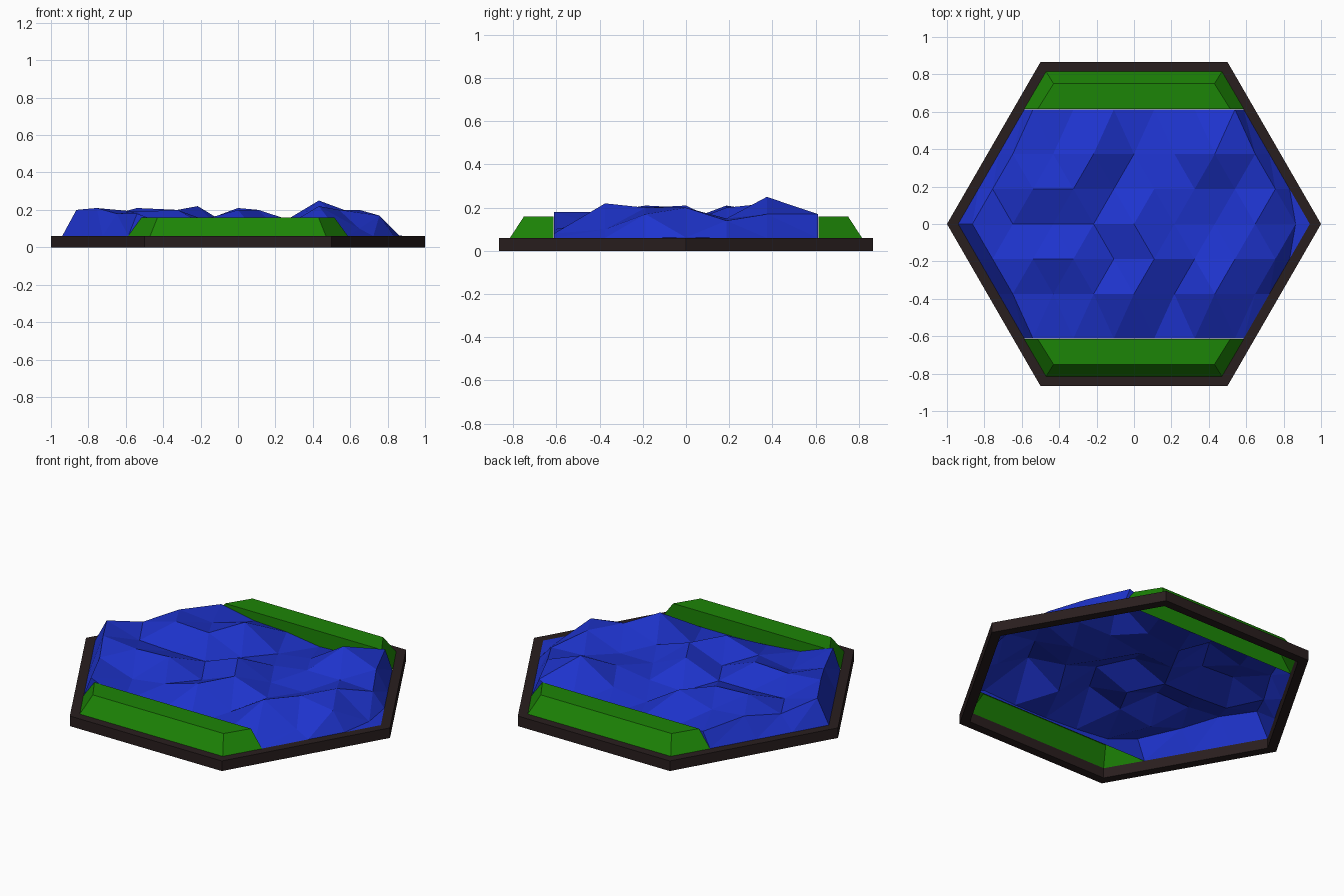
import bpy, bmesh, math

cube = bpy.data.objects.get("Cube")
if cube:
    bpy.data.objects.remove(cube, do_unlink=True)

RIM_H = 0.06      # frame height
INNER = 0.94      # inner corner radius of the frame
CUT = 0.612       # where water meets the banks
STEP = 0.216      # spacing of the water triangles


def material(name, color):
    mat = bpy.data.materials.new(name)
    mat.use_nodes = True
    mat.diffuse_color = (*color, 1)
    mat.node_tree.nodes["Principled BSDF"].inputs["Base Color"].default_value = (*color, 1)
    return mat


def finish(name, bm, mat):
    mesh = bpy.data.meshes.new(name)
    bm.to_mesh(mesh)
    bm.free()
    mesh.materials.append(mat)
    obj = bpy.data.objects.new(name, mesh)
    bpy.context.collection.objects.link(obj)
    return obj


brown = material("dark brown frame", (0.022, 0.013, 0.013))
green = material("grass green", (0.012, 0.235, 0.002))
blue = material("water blue", (0.013, 0.034, 0.62))


# Hexagonal frame: a rectangular section swept around six corners
def hexagon_frame():
    bm = bmesh.new()
    section = [(1, 0), (1, RIM_H), (INNER, RIM_H), (INNER, 0)]
    rings = []
    for i in range(6):
        a = math.radians(60 * i)
        rings.append([bm.verts.new((r * math.cos(a), r * math.sin(a), z)) for r, z in section])
    for i in range(6):
        p, q = rings[i], rings[(i + 1) % 6]
        for k in range(4):
            n = (k + 1) % 4
            bm.faces.new((p[k], q[k], q[n], p[n]))
    bmesh.ops.recalc_face_normals(bm, faces=bm.faces)
    finish("hexagon_frame", bm, brown)


# Grass bank: bevelled block, open underneath
def grass_bank(name, side):
    bm = bmesh.new()
    edge = CUT + 0.002

    def loop(corners, z):
        return [bm.verts.new((x, side * y, z)) for x, y in corners]

    low = loop([(-0.588, edge), (0.588, edge), (0.47, 0.815), (-0.47, 0.815)], RIM_H)
    top = loop([(-0.515, edge), (0.515, edge), (0.43, 0.75), (-0.43, 0.75)], 0.16)
    bm.faces.new(top)
    for i in range(4):
        n = (i + 1) % 4
        bm.faces.new((low[i], low[n], top[n], top[i]))
    bmesh.ops.recalc_face_normals(bm, faces=bm.faces)
    top_face = max(bm.faces, key=lambda f: f.calc_center_median().z)
    if top_face.normal.z < 0:
        bmesh.ops.reverse_faces(bm, faces=bm.faces)
    finish(name, bm, green)


# Water: triangular grid of wave heights (hundredths), front row to back row
WAVES = [
    (18, 10, 8, 7, 7, 8),
    (18, 11, 14, 20, 9, 22, 10),
    (21, 19, 20, 12, 20, 13, 20, 17),
    (20, 14, 13, 13, 21, 12, 12, 20, 6.2),
    (15, 21, 20, 11, 12, 15, 15, 14),
    (18, 16, 22, 9, 12, 25, 17),
    (15, 11, 10, 7, 8, 17),
]


def water_surface():
    bm = bmesh.new()
    rows = []
    for j, heights in enumerate(WAVES):
        k = j - 3
        y = math.copysign(CUT, k) if abs(k) == 3 else k * STEP * math.sqrt(3) / 2
        half = (len(heights) - 1) / 2
        rim_x = INNER - abs(y) / math.sqrt(3)
        # each row starts and ends on the frame
        row = [bm.verts.new((-rim_x, y, RIM_H))]
        row += [bm.verts.new(((i - half) * STEP, y, h / 100)) for i, h in enumerate(heights)]
        row.append(bm.verts.new((rim_x, y, RIM_H)))
        rows.append(row)
    for a, b in zip(rows, rows[1:]):
        short, wide = (a, b) if len(a) < len(b) else (b, a)
        s, w = short[1:-1], wide[1:-1]
        for i in range(len(w) - 1):
            bm.faces.new((w[i], w[i + 1], s[i]))
        for i in range(len(s) - 1):
            bm.faces.new((s[i], s[i + 1], w[i + 1]))
        # sloping shore along the frame
        for e, n in ((0, 1), (-1, -2)):
            bm.faces.new((short[e], wide[e], wide[n]))
            bm.faces.new((short[e], wide[n], short[n]))
    # upright walls beside the banks
    for row in (rows[0], rows[-1]):
        feet = [bm.verts.new((v.co.x, v.co.y, RIM_H)) for v in row[1:-1]]
        feet = [row[0]] + feet + [row[-1]]
        for i in range(len(row) - 1):
            corners = dict.fromkeys((row[i], feet[i], feet[i + 1], row[i + 1]))
            bm.faces.new(tuple(corners))
    bm.normal_update()
    for f in bm.faces:
        outward = f.normal.z + f.normal.y * f.calc_center_median().y
        if outward < 0:
            f.normal_flip()
    finish("water_surface", bm, blue)


hexagon_frame()
grass_bank("front_bank", -1)
grass_bank("back_bank", 1)
water_surface()
